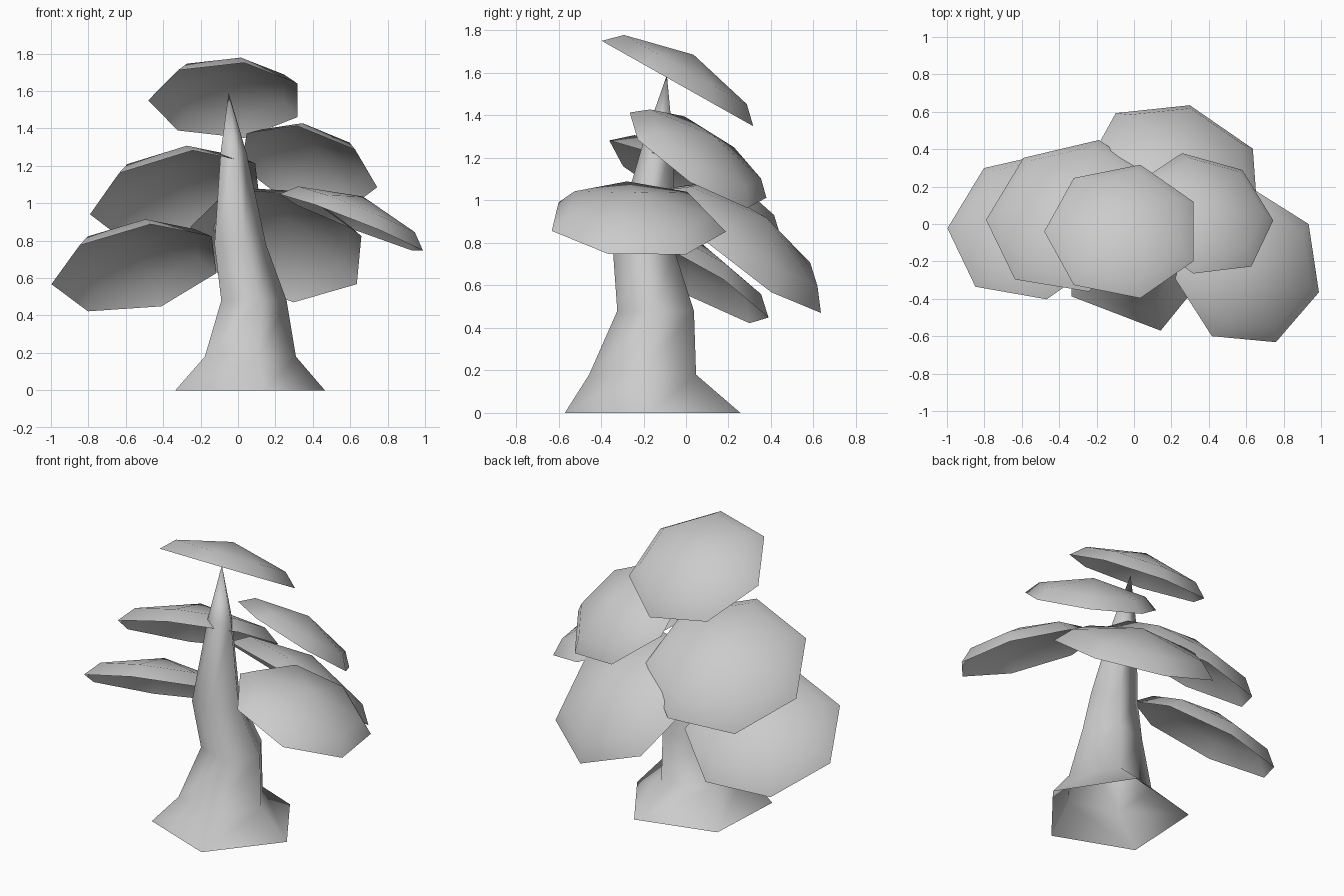
import bpy, bmesh
from math import cos, sin, pi, radians
from mathutils import Vector

cube = bpy.data.objects.get("Cube")
if cube:
    bpy.data.objects.remove(cube, do_unlink=True)

grey = bpy.data.materials.new("plain grey")
grey.use_nodes = True
colour = (0.6, 0.6, 0.6, 1)
grey.diffuse_color = colour
grey.node_tree.nodes["Principled BSDF"].inputs["Base Color"].default_value = colour


def loft(name, rings, tip):
    """Open-bottomed skin through rings of points, closed at a tip point."""
    bm = bmesh.new()
    loops = [[bm.verts.new(p) for p in ring] for ring in rings]
    top = bm.verts.new(tip)
    n = len(loops[0])
    for i in range(n):
        j = (i + 1) % n
        for low, high in zip(loops, loops[1:]):
            bm.faces.new((low[i], low[j], high[j], high[i]))
        bm.faces.new((loops[-1][i], loops[-1][j], top))
    for face in bm.faces:
        face.smooth = True
    mesh = bpy.data.meshes.new(name)
    bm.to_mesh(mesh)
    bm.free()
    mesh.materials.append(grey)
    obj = bpy.data.objects.new(name, mesh)
    bpy.context.collection.objects.link(obj)
    return obj


def ring(centre, radius, u, v, sides):
    steps = [2 * pi * k / sides for k in range(sides)]
    return [centre + radius * (cos(a) * u + sin(a) * v) for a in steps]


# Five-sided trunk, flared at the root and tapering to a spike
turn = radians(-75)
u = Vector((cos(turn), sin(turn), 0))
v = Vector((-sin(turn), cos(turn), 0))
trunk_rings = [
    ((0.03, -0.15, 0), 0.435),
    ((0.045, -0.2, 0.18), 0.265),
    ((0.07, -0.14, 0.48), 0.19),
    ((0, -0.2, 0.78), 0.15),
    ((-0.03, -0.13, 1.27), 0.075),
]
loft("trunk", [ring(Vector(c), r, u, v, 5) for c, r in trunk_rings], (-0.05, -0.09, 1.59))


# Tilted seven-sided shells of foliage, hollow underneath
def canopy(name, centre, normal, corner, radius):
    """The corner is the direction from the centre to one rim corner."""
    c, n, u = Vector(centre), Vector(normal).normalized(), Vector(corner)
    u = (u - n * u.dot(n)).normalized()
    v = n.cross(u)
    rim = ring(c, radius, u, v, 7)
    shoulder = ring(c + n * radius * 0.18, radius * 0.81, u, v, 7)
    loft(name, [rim, shoulder], c + n * radius * 0.37)


canopy("top_canopy", (-0.06, -0.04, 1.55), (0, 0.49, 0.87), (-1, 0, 0), 0.42)
canopy("upper_left_canopy", (0.37, 0.05, 1.19), (0.27, 0.53, 0.81), (0.96, -0.08, -0.27), 0.39)
canopy("upper_right_canopy", (-0.32, 0.04, 1.03), (-0.18, 0.5, 0.85), (-0.98, -0.04, -0.19), 0.48)
canopy("lower_right_canopy", (-0.54, -0.01, 0.65), (-0.17, 0.49, 0.86), (-0.98, -0.03, -0.18), 0.465)
canopy("back_canopy", (0.22, 0.27, 0.78), (0.2, 0.61, 0.77), (0.08, 0.37, -0.3), 0.485)
canopy("front_left_canopy", (0.61, -0.235, 0.89), (0.37, 0.06, 0.93), (0.38, -0.13, -0.14), 0.425)
